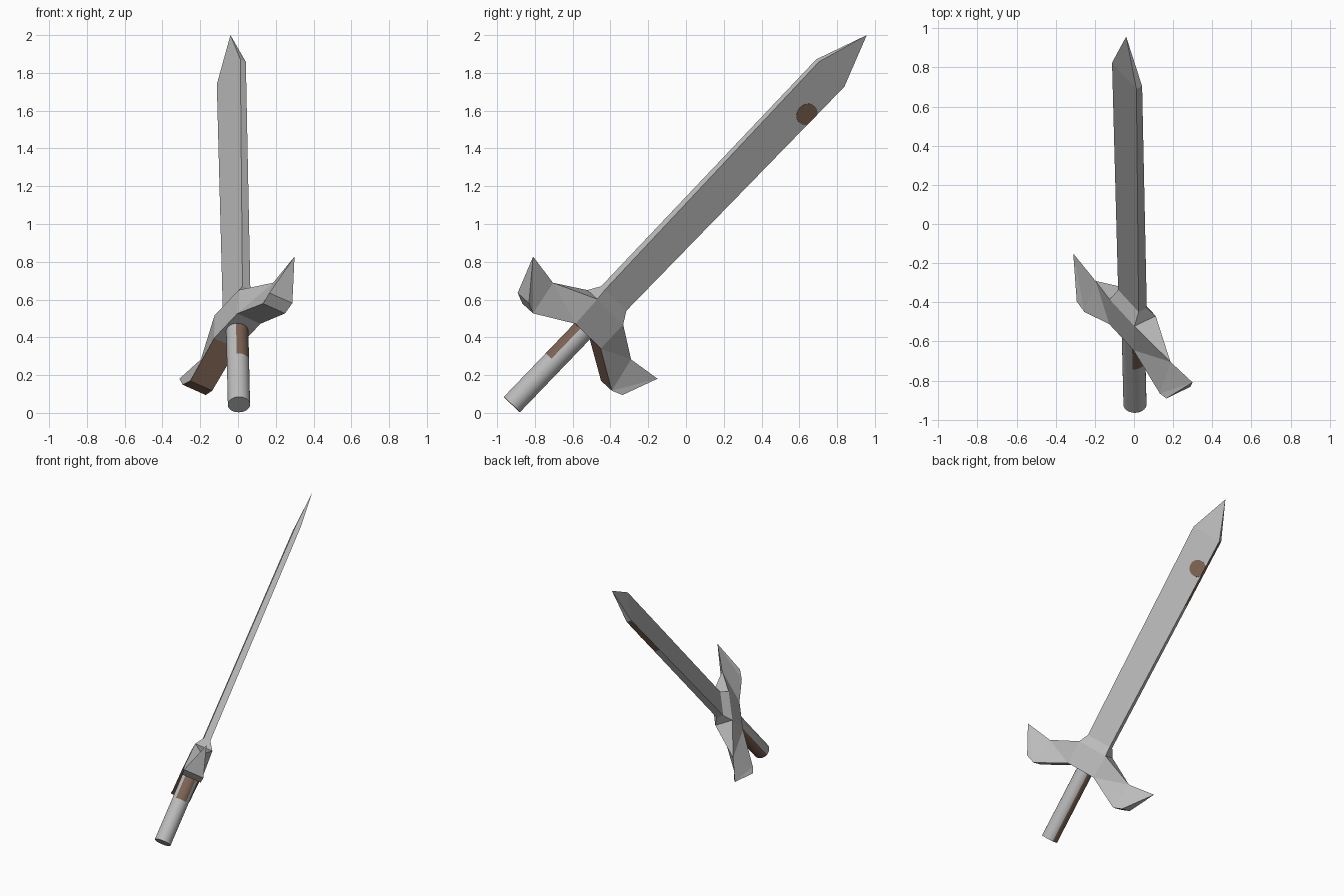
import bpy, bmesh, math
from mathutils import Vector, Matrix

if "Cube" in bpy.data.objects:
    bpy.data.objects.remove(bpy.data.objects["Cube"])

# Sword frame: local X = blade width, Y = blade thickness, Z = along the sword
base = Vector((0.005, -0.922, 0.044))
tip = Vector((-0.04, 0.957, 2.0))
LEN = (tip - base).length
axis = (tip - base).normalized()
width = Vector((0.55, -0.592, 0.586))
width = (width - axis * width.dot(axis)).normalized()
normal = axis.cross(width)
frame = Matrix((width, normal, axis)).transposed().to_4x4()
frame.translation = base


def material(name, rgb):
    m = bpy.data.materials.new(name)
    m.diffuse_color = (*rgb, 1)
    m.use_nodes = True
    m.node_tree.nodes["Principled BSDF"].inputs["Base Color"].default_value = m.diffuse_color
    return m


GREY = material("steel_grey", (0.50, 0.50, 0.50))
BROWN = material("leather_brown", (0.205, 0.125, 0.085))


def make(name, verts, faces, brown=()):
    """Mesh in the sword frame; faces listed by index in brown get the second colour."""
    me = bpy.data.meshes.new(name)
    me.from_pydata(verts, [], faces)
    me.materials.append(GREY)
    me.materials.append(BROWN)
    for i in brown:
        me.polygons[i].material_index = 1
    bm = bmesh.new()
    bm.from_mesh(me)
    bmesh.ops.recalc_face_normals(bm, faces=bm.faces)
    bm.to_mesh(me)
    bm.free()
    ob = bpy.data.objects.new(name, me)
    bpy.context.collection.objects.link(ob)
    ob.matrix_world = frame
    return ob


# Handle: round grip with brown patches chosen by angle and height
N, R = 36, 0.059
levels = [0, 0.32, 0.56]
verts = [(R * math.cos(math.tau * k / N), R * math.sin(math.tau * k / N), z)
         for z in levels for k in range(N)]
faces, brown = [], []
for ring in range(2):
    for k in range(N):
        j = (k + 1) % N
        phi = ((k + 0.5) * 360 / N + 33.4) % 360
        if 177 < phi < 255 or (ring == 1 and (phi < 75 or phi > 352)):
            brown.append(len(faces))
        faces.append((ring * N + k, ring * N + j, (ring + 1) * N + j, (ring + 1) * N + k))
faces += [tuple(range(N)), tuple(range(2 * N, 3 * N))]
handle = make("handle", verts, faces, brown)
bpy.context.view_layer.objects.active = handle
handle.select_set(True)
bpy.ops.object.shade_smooth_by_angle(angle=math.radians(40))

# Guard: one arm, repeated mirrored, joined by the middle block and blade collar
arm = [(0.115, 0.065, 0.714), (0.115, -0.065, 0.714),    # block top
       (0.112, 0.073, 0.54), (0.112, -0.073, 0.54),      # block bottom
       (0.347, 0, 0.613),                                # arm ridge
       (0.35, 0.07, 0.422), (0.35, -0.07, 0.422),        # arm underside
       (0.416, 0.073, 0.445), (0.416, -0.073, 0.445),    # outer corner
       (0.553, 0, 0.638),                                # arm point
       (0.095, 0.025, 0.779), (0.095, -0.025, 0.779)]    # blade collar
arm_faces = [(2, 3, 6, 5), (5, 6, 8, 7), (0, 1, 4), (0, 2, 4), (2, 5, 4), (1, 4, 3),
             (3, 4, 6), (4, 5, 9), (5, 7, 9), (4, 9, 6), (6, 9, 8), (7, 8, 9), (10, 11, 1, 0)]
verts = arm + [(-x, y, z) for x, y, z in arm]
faces = arm_faces + [tuple(i + 12 for i in f) for f in arm_faces]
faces += [(0, 12, 14, 2), (1, 3, 15, 13), (2, 14, 15, 3), (0, 10, 22, 12), (1, 13, 23, 11)]
n = len(arm_faces)
make("guard", verts, faces, (n, n + 1))


# Blade: flat rectangular section, slightly wider and thinner towards the point
def section(z):
    f = (z - 0.779) / (2.434 - 0.779)
    return 0.095 + 0.018 * f, 0.025 - 0.0075 * f


verts, faces = [], []
for z in (0.779, 1.92, 2.434):
    w, t = section(z)
    verts += [(w, t, z), (-w, t, z), (-w, -t, z), (w, -t, z)]
for r in (0, 4):
    faces += [(r + k, r + (k + 1) % 4, r + 4 + (k + 1) % 4, r + 4 + k) for k in range(4)]
verts.append((0, 0, LEN))
faces += [(8 + k, 8 + (k + 1) % 4, 12) for k in range(4)]
faces.append((0, 1, 2, 3))
make("blade", verts, faces, (5,))

# Round brown mark on one blade face, clipped by the blade edge
S = 20
front, back = [], []
for k in range(S):
    ang = math.tau * k / S
    z = 2.191 + 0.06 * math.sin(ang)
    w, t = section(z)
    x = max(-0.062 + 0.062 * math.cos(ang), -w)
    front.append((x, t + 0.002, z))
    back.append((x, t - 0.002, z))
faces = [tuple(range(S)), tuple(range(S, 2 * S))]
faces += [(k, (k + 1) % S, S + (k + 1) % S, S + k) for k in range(S)]
make("blade_mark", front + back, faces, range(len(faces)))
